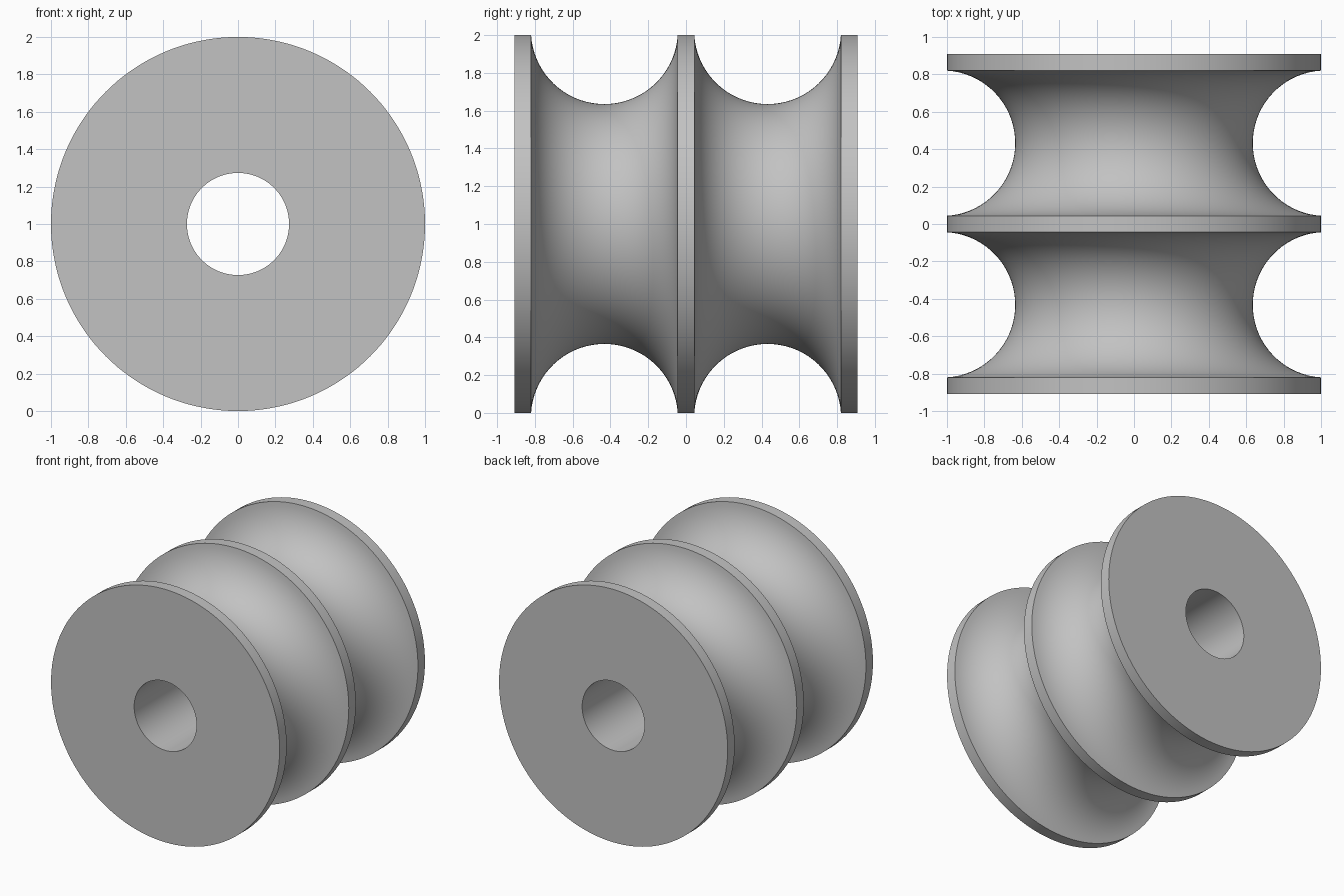
import bpy
import bmesh
import math
from mathutils import Vector

cube = bpy.data.objects.get("Cube")
if cube:
    bpy.data.objects.remove(cube, do_unlink=True)

RADIUS = 1.0          # flange radius
BORE = 0.273          # central hole radius
HALF_WIDTH = 0.908    # half the length along the axle
GROOVE_Y = 0.432      # groove centre, mirrored about y = 0
GROOVE_HALF = 0.388   # half the groove opening
GROOVE_DEPTH = 0.365
ARC_STEPS = 36
TURN_STEPS = 144


def groove_arc(centre_y):
    """Points (y, radius) of one circular groove, from -y to +y."""
    r = (GROOVE_HALF ** 2 + GROOVE_DEPTH ** 2) / (2 * GROOVE_DEPTH)
    centre_r = RADIUS - GROOVE_DEPTH + r
    sweep = math.acos((centre_r - RADIUS) / r)
    angles = [sweep * (2 * i / ARC_STEPS - 1) for i in range(ARC_STEPS + 1)]
    return [(centre_y + r * math.sin(a), centre_r - r * math.cos(a)) for a in angles]


# Plain grey metal
grey = bpy.data.materials.new("plain_grey")
grey.use_nodes = True
colour = (0.54, 0.54, 0.54, 1.0)
grey.diffuse_color = colour
grey.node_tree.nodes["Principled BSDF"].inputs["Base Color"].default_value = colour

# Closed cross-section: bore, end faces, flange rims and two grooves
profile = [(-HALF_WIDTH, BORE), (-HALF_WIDTH, RADIUS)]
profile += groove_arc(-GROOVE_Y) + groove_arc(GROOVE_Y)
profile += [(HALF_WIDTH, RADIUS), (HALF_WIDTH, BORE)]

# Turn the section around the axle
bm = bmesh.new()
verts = [bm.verts.new((0, y, RADIUS + r)) for y, r in profile]
edges = [bm.edges.new((a, b)) for a, b in zip(verts, verts[1:] + verts[:1])]
bmesh.ops.spin(bm, geom=verts + edges, cent=Vector((0, 0, RADIUS)), axis=Vector((0, 1, 0)),
               angle=math.tau, steps=TURN_STEPS, use_merge=False)
bmesh.ops.remove_doubles(bm, verts=bm.verts[:], dist=0.0001)
bmesh.ops.recalc_face_normals(bm, faces=bm.faces[:])

mesh = bpy.data.meshes.new("double_groove_roller")
bm.to_mesh(mesh)
bm.free()
mesh.materials.append(grey)
roller = bpy.data.objects.new("double_groove_roller", mesh)
bpy.context.collection.objects.link(roller)

# Smooth curves with crisp rims
bpy.ops.object.select_all(action="DESELECT")
roller.select_set(True)
bpy.context.view_layer.objects.active = roller
bpy.ops.object.shade_smooth_by_angle(angle=math.radians(30))
